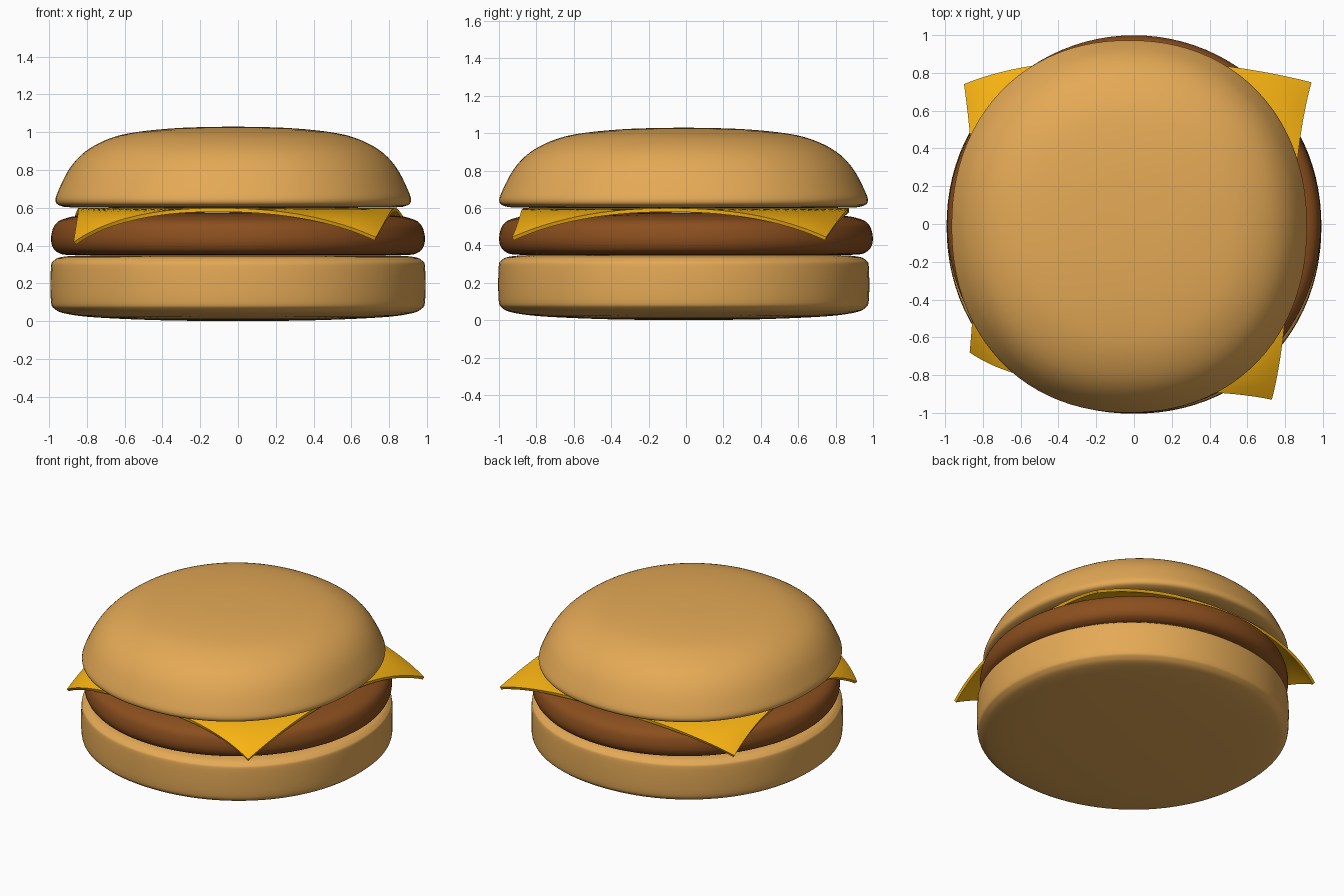
import bpy, math
from mathutils import Vector
from mathutils.geometry import interpolate_bezier

if "Cube" in bpy.data.objects:
    bpy.data.objects.remove(bpy.data.objects["Cube"])


def material(name, rgb):
    m = bpy.data.materials.new(name)
    m.diffuse_color = (*rgb, 1)
    m.use_nodes = True
    m.node_tree.nodes["Principled BSDF"].inputs["Base Color"].default_value = m.diffuse_color
    return m


def make_object(name, verts, faces, mat):
    mesh = bpy.data.meshes.new(name)
    mesh.from_pydata(verts, [], faces)
    mesh.materials.append(mat)
    mesh.shade_smooth()
    obj = bpy.data.objects.new(name, mesh)
    bpy.context.collection.objects.link(obj)
    return obj


def smooth_profile(points, steps=5):
    """Catmull-Rom curve through (radius, z) points."""
    p = [Vector(q) for q in points]
    p = [p[0]] + p + [p[-1]]
    out = []
    for a, b, c, d in zip(p, p[1:], p[2:], p[3:]):
        for s in range(steps):
            t = s / steps
            out.append(0.5 * (2 * b + (c - a) * t + (2 * a - 5 * b + 4 * c - d) * t**2
                              + (3 * b - a - 3 * c + d) * t**3))
    return out + [p[-1]]


def lathe(name, points, mat, centre=(0, 0), scale=(1, 1), power=2, n=96):
    """Revolve a bottom-to-top profile around a (super)ellipse."""
    prof = smooth_profile(points)[1:-1]
    verts = []
    for r, z in prof:
        for i in range(n):
            a = 2 * math.pi * i / n
            c, s = math.cos(a), math.sin(a)
            k = r / (abs(c)**power + abs(s)**power)**(1 / power)
            verts.append((centre[0] + k * c * scale[0], centre[1] + k * s * scale[1], z))
    faces = [(j * n + i, j * n + (i + 1) % n, (j + 1) * n + (i + 1) % n, (j + 1) * n + i)
             for j in range(len(prof) - 1) for i in range(n)]
    lo, hi, last = len(verts), len(verts) + 1, (len(prof) - 1) * n
    verts += [(*centre, points[0][1]), (*centre, points[-1][1])]
    for i in range(n):
        k = (i + 1) % n
        faces += [(lo, k, i), (hi, last + i, last + k)]
    return make_object(name, verts, faces, mat)


bread = material("bread", (0.78, 0.40, 0.093))
meat = material("meat", (0.26, 0.078, 0.013))
cheddar = material("cheddar", (0.95, 0.456, 0.006))

# Bottom bun
lathe("bottom_bun", [(0, 0), (0.4, 0.005), (0.75, 0.02), (0.91, 0.04), (0.97, 0.065), (0.99, 0.11),
                     (0.99, 0.28), (0.975, 0.32), (0.92, 0.342), (0.75, 0.35), (0.4, 0.356), (0, 0.36)],
      bread, (0, -0.012), power=2.08)

# Patty
lathe("patty", [(0, 0.357), (0.6, 0.352), (0.88, 0.35), (0.955, 0.365), (0.985, 0.405), (0.987, 0.46),
                (0.965, 0.515), (0.91, 0.545), (0.8, 0.56), (0.4, 0.573), (0, 0.577)],
      meat, scale=(1, 1.01))

# Top bun
lathe("top_bun", [(0, 0.60), (0.5, 0.60), (0.88, 0.602), (0.97, 0.61), (1, 0.635), (0.985, 0.69),
                  (0.92, 0.81), (0.83, 0.90), (0.70, 0.965), (0.55, 1.0), (0.3, 1.023), (0, 1.03)],
      bread, (-0.025, -0.013), (0.94, 0.985), 2.15)

# Cheese slice: curved-edge patch whose four corners droop over the patty
N = 40
BL, BR, TR, TL = [Vector(c) for c in ((-0.87, -0.68), (0.73, -0.93), (0.94, 0.75), (-0.90, 0.74))]


def edge(a, h1, h2, b):
    return [p.to_2d() for p in interpolate_bezier(a.to_3d(), Vector(h1).to_3d(),
                                                  Vector(h2).to_3d(), b.to_3d(), N + 1)]


front = edge(BL, (-0.48, -0.95), (0.25, -0.83), BR)
back = edge(TL, (-0.45, 0.93), (0.35, 0.90), TR)
left = edge(BL, (-0.83, -0.25), (-0.83, 0.25), TL)
right = edge(BR, (0.86, -0.42), (0.80, 0.25), TR)
verts = []
for j in range(N + 1):
    for i in range(N + 1):
        u, v = i / N, j / N
        p = (front[i] * (1 - v) + back[i] * v + left[j] * (1 - u) + right[j] * u
             - BL * (1 - u) * (1 - v) - BR * u * (1 - v) - TR * u * v - TL * (1 - u) * v)
        a, b = abs(2 * u - 1), abs(2 * v - 1)
        depth = 0.155 + 0.025 * (1 - u) * (1 - v)
        droop = depth * (a * b)**2.2 * (a * a + b * b - a * a * b * b)**3
        verts.append((p.x, p.y, 0.599 - droop))
W = N + 1
faces = [(j * W + i, j * W + i + 1, (j + 1) * W + i + 1, (j + 1) * W + i)
         for j in range(N) for i in range(N)]
cheese = make_object("cheese_slice", verts, faces, cheddar)
solid = cheese.modifiers.new("thickness", "SOLIDIFY")
solid.thickness = 0.02
solid.offset = -1
bpy.context.view_layer.objects.active = cheese
cheese.select_set(True)
bpy.ops.object.modifier_apply(modifier=solid.name)
bpy.ops.object.shade_smooth_by_angle(angle=math.radians(40))
